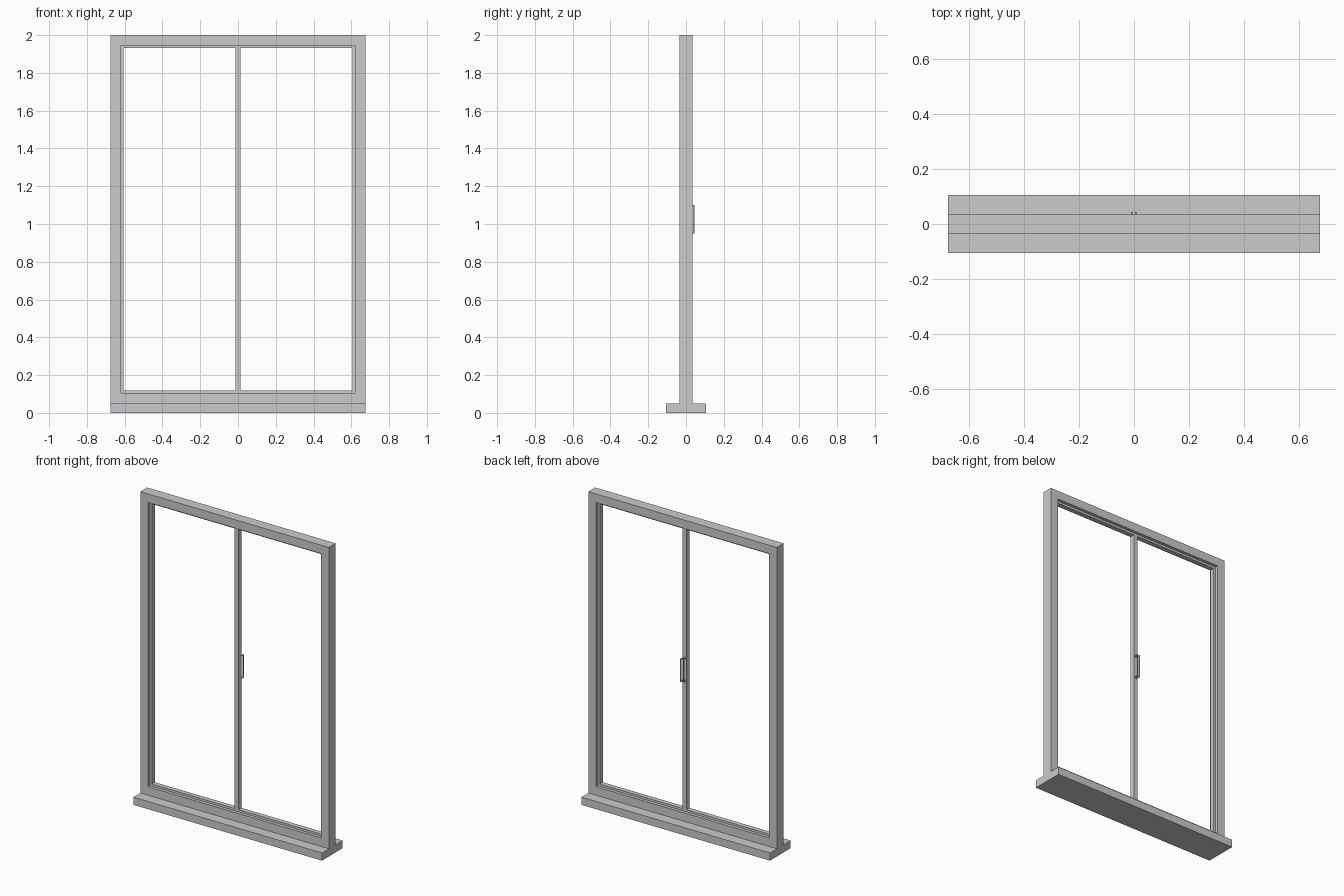
import bpy, bmesh

if "Cube" in bpy.data.objects:
    bpy.data.objects.remove(bpy.data.objects["Cube"])


def make_object(name, bm):
    bmesh.ops.recalc_face_normals(bm, faces=bm.faces)
    mesh = bpy.data.meshes.new(name)
    bm.to_mesh(mesh)
    bm.free()
    obj = bpy.data.objects.new(name, mesh)
    bpy.context.collection.objects.link(obj)
    return obj


def box(name, x0, x1, y0, y1, z0, z1):
    bm = bmesh.new()
    bmesh.ops.create_cube(bm, size=1)
    for v in bm.verts:
        v.co = (x1 if v.co.x > 0 else x0,
                y1 if v.co.y > 0 else y0,
                z1 if v.co.z > 0 else z0)
    return make_object(name, bm)


def ring(name, x0, x1, z0, z1, border, y0, y1):
    """Rectangular frame in the XZ plane with mitred corners."""
    bm = bmesh.new()

    def loop(inset, y):
        a, b, c, d = x0 + inset, x1 - inset, z0 + inset, z1 - inset
        return [bm.verts.new((x, y, z)) for x, z in ((a, c), (b, c), (b, d), (a, d))]

    loops = [loop(0, y0), loop(border, y0), loop(border, y1), loop(0, y1)]
    for k in range(4):
        p, q = loops[k], loops[(k + 1) % 4]
        for i in range(4):
            j = (i + 1) % 4
            bm.faces.new((p[i], p[j], q[j], q[i]))
    return make_object(name, bm)


def pull_handle(name, x, width, y0, y1, z0, z1, t):
    """Square-cornered U-shaped pull, extruded across x."""
    profile = [(y0, z0), (y1, z0), (y1, z1), (y0, z1),
               (y0, z1 - t), (y1 - t, z1 - t), (y1 - t, z0 + t), (y0, z0 + t)]
    bm = bmesh.new()
    face = bm.faces.new([bm.verts.new((x - width / 2, y, z)) for y, z in profile])
    ext = bmesh.ops.extrude_face_region(bm, geom=[face], use_keep_orig=True)
    for v in ext["geom"]:
        if isinstance(v, bmesh.types.BMVert):
            v.co.x += width
    return make_object(name, bm)


# Sill and fixed outer frame
box("sill", -0.675, 0.675, -0.105, 0.105, 0, 0.05)
ring("outer_frame", -0.675, 0.675, 0.05, 2.0, 0.055, -0.035, 0.035)

# Pair of slim door leaves meeting in the middle, each with a pull
for side, s in (("left", -1), ("right", 1)):
    xa, xb = sorted((0, s * 0.62))
    ring(side + "_door_leaf", xa, xb, 0.105, 1.945, 0.014, -0.015, 0.015)
    pull_handle(side + "_handle", s * 0.0075, 0.006, 0.015, 0.044, 0.95, 1.1, 0.006)
